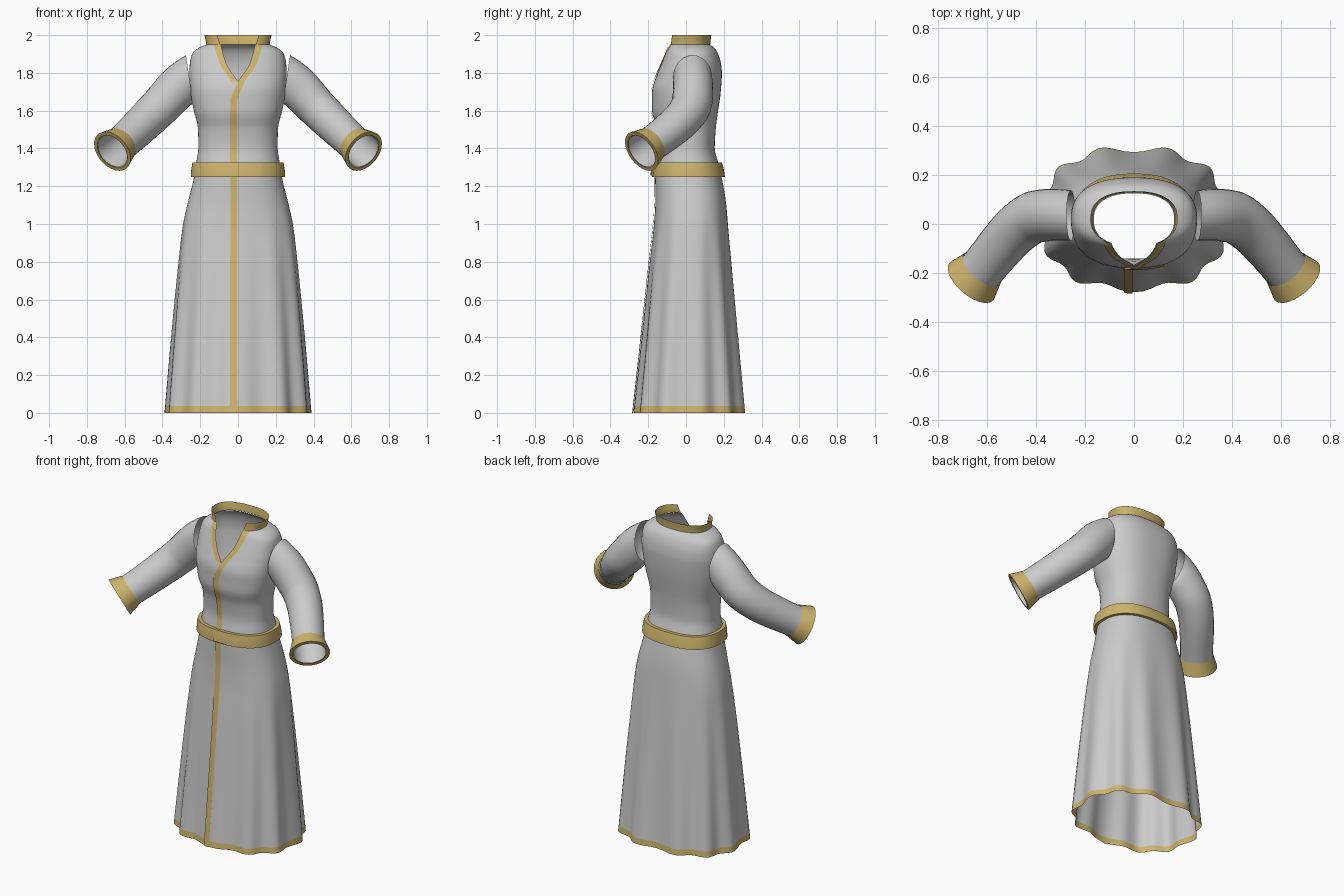
import bpy, bmesh, math
from mathutils import Vector

if "Cube" in bpy.data.objects:
    bpy.data.objects.remove(bpy.data.objects["Cube"])


def material(name, rgb):
    m = bpy.data.materials.new(name)
    m.diffuse_color = (*rgb, 1)
    m.use_nodes = True
    m.node_tree.nodes["Principled BSDF"].inputs["Base Color"].default_value = m.diffuse_color
    return m


CLOTH = material("grey cloth", (0.60, 0.60, 0.60))
GOLD = material("gold trim", (0.62, 0.46, 0.15))

# Body profile: height, half width, front y, back y
BODY = [(0, .378, -.265, .308), (.4, .348, -.226, .275), (.8, .313, -.188, .241),
        (1.0, .290, -.168, .223), (1.12, .264, -.162, .211), (1.25, .232, -.163, .188),
        (1.32, .222, -.155, .172), (1.4, .210, -.142, .152), (1.5, .211, -.152, .157),
        (1.6, .234, -.180, .170), (1.7, .252, -.180, .184), (1.8, .258, -.150, .190),
        (1.85, .255, -.130, .185), (1.9, .243, -.110, .170), (1.935, .205, -.097, .148),
        (1.95, .164, -.090, .125), (2.0, .174, -.086, .130)]
# Half width of the neck opening by height
NECK = [(1.755, 0), (1.85, .062), (1.95, .092), (2.0, .108)]
# Sleeve path: parameter, x, y, z, radius
SLEEVE = [(0, .258, .035, 1.775, .120), (1, .325, .038, 1.715, .114),
          (2, .400, .030, 1.635, .108), (3, .470, -.012, 1.565, .103),
          (4, .540, -.085, 1.497, .098), (5, .618, -.180, 1.425, .093),
          (6, .665, -.235, 1.385, .095)]
POWER = 2.4


def sample(keys, t):
    """Smooth interpolation of a key table that never overshoots."""
    t = min(max(t, keys[0][0]), keys[-1][0])
    i = next(k for k in range(len(keys) - 1) if t <= keys[k + 1][0])
    a, b = keys[i], keys[i + 1]
    h = b[0] - a[0]
    u = (t - a[0]) / h

    def slope(k, c):
        if k in (0, len(keys) - 1):
            k0 = min(k, len(keys) - 2)
            return (keys[k0 + 1][c] - keys[k0][c]) / (keys[k0 + 1][0] - keys[k0][0])
        s0 = (keys[k][c] - keys[k - 1][c]) / (keys[k][0] - keys[k - 1][0])
        s1 = (keys[k + 1][c] - keys[k][c]) / (keys[k + 1][0] - keys[k][0])
        return 0 if s0 * s1 <= 0 else 2 * s0 * s1 / (s0 + s1)

    return [a[c] * (2*u**3 - 3*u**2 + 1) + b[c] * (3*u**2 - 2*u**3)
            + h * slope(i, c) * (u**3 - 2*u**2 + u) + h * slope(i + 1, c) * (u**3 - u**2)
            for c in range(1, len(a))]


def body_point(z, ang, off=0):
    """Point on the robe; angle 0 is the front, running towards +x."""
    hw, yf, yb = sample(BODY, z)
    # Pleats that deepen towards the hem
    off += .014 * max(0, 1 - z / 1.1) * math.cos(11 * ang)
    s, c = math.sin(ang), math.cos(ang)
    x = (hw + off) * math.copysign(abs(s) ** (2 / POWER), s)
    y = (yf + yb) / 2 - ((yb - yf) / 2 + off) * math.copysign(abs(c) ** (2 / POWER), c)
    return Vector((x, y, z))


def front_angle(x, z):
    hw = sample(BODY, z)[0]
    return math.copysign(math.asin(min(1, abs(x) / hw) ** (POWER / 2)), x)


def loft(name, rows, mat, trim_rule=None):
    """Quad sheet through rows of points."""
    bm = bmesh.new()
    grid = [[bm.verts.new(p) for p in r] for r in rows]
    for r0, r1 in zip(grid, grid[1:]):
        for j in range(len(r0) - 1):
            bm.faces.new((r0[j], r0[j + 1], r1[j + 1], r1[j]))
    bmesh.ops.remove_doubles(bm, verts=bm.verts[:], dist=1e-5)
    if trim_rule:
        for f in bm.faces:
            f.material_index = int(trim_rule(f.calc_center_median()))
    me = bpy.data.meshes.new(name)
    bm.to_mesh(me)
    bm.free()
    me.materials.append(mat)
    if trim_rule:
        me.materials.append(GOLD)
    ob = bpy.data.objects.new(name, me)
    bpy.context.collection.objects.link(ob)
    bpy.ops.object.select_all(action='DESELECT')
    ob.select_set(True)
    bpy.context.view_layer.objects.active = ob
    bpy.ops.object.shade_smooth_by_angle(angle=math.radians(40))
    return ob


def ring(z, off=0, seg=96):
    gap = sample(NECK, z)[0] if z > NECK[0][0] else 0
    g = front_angle(gap, z)
    return [body_point(z, g + (2 * math.pi - 2 * g) * j / seg, off) for j in range(seg + 1)]


def steps(a, b, n):
    return [a + (b - a) * i / n for i in range(n + 1)]


def strip(name, path, left, right, off, n=60):
    """Thin band on the front; path gives height and x."""
    rows = []
    for z in steps(path[0][0], path[-1][0], n):
        k = next(i for i in range(len(path) - 1) if z <= path[i + 1][0] + 1e-6)
        (z0, x0), (z1, x1) = path[k], path[k + 1]
        x = x0 + (x1 - x0) * (z - z0) / (z1 - z0)
        rows.append([body_point(z, front_angle(v, z), off) for v in steps(x + left, x + right, 4)])
    return loft(name, rows, GOLD)


# Skirt with gold hem, torso with open neck, standing collar
loft("skirt", [ring(z) for z in [0, .036] + steps(.08, 1.3, 30)], CLOTH, lambda c: c.z < .036)
loft("torso", [ring(z) for z in steps(1.3, 1.755, 18) + steps(1.765, 1.95, 14)], CLOTH)
loft("collar", [ring(z, .004) for z in steps(1.95, 2.0, 4)], GOLD)

# Belt with overlapping end
loft("belt", [ring(1.25), ring(1.25, .018), ring(1.288, .021), ring(1.325, .020),
              ring(1.325)], GOLD)
strip("belt_end", [(1.256, -.04), (1.318, -.04)], 0, .15, .025, 4)

# Gold edging down the front and around the neck
neck_edge = [(z, sample(NECK, z)[0]) for z in steps(1.755, 1.95, 8)]
strip("front_trim", [(0, -.04), (1.66, -.04)] + neck_edge, 0, .035, .006, 120)
strip("left_neck_trim", [(z, -x) for z, x in neck_edge], -.033, 0, .004, 24)


def sleeve_ring(t, radius=None, seg=28):
    v = sample(SLEEVE, t)
    n = Vector(sample(SLEEVE, t + .3)[:3]) - Vector(sample(SLEEVE, t - .3)[:3])
    n = n.normalized().lerp(Vector((1, 0, -.15)), max(0, 1 - t)).normalized()
    up = Vector((0, 0, 1))
    a = (up - n * up.dot(n)).normalized()
    b = n.cross(a)
    r = radius or v[3]
    flat = 1 - .14 * max(0, 1 - t / 2)
    return [Vector(v[:3]) + a * r * math.cos(q) + b * r * flat * math.sin(q)
            for q in steps(0, 2 * math.pi, seg)]


# Sleeves and flared cuffs, mirrored across the middle
parts = [loft("sleeves", [sleeve_ring(t) for t in steps(0, 6, 20)], CLOTH),
         loft("cuffs", [sleeve_ring(5.05, .096), sleeve_ring(5.5, .107),
                        sleeve_ring(6, .118), sleeve_ring(6, .097)], GOLD)]
for ob in parts:
    ob.modifiers.new("mirror", 'MIRROR').use_axis[0] = True
